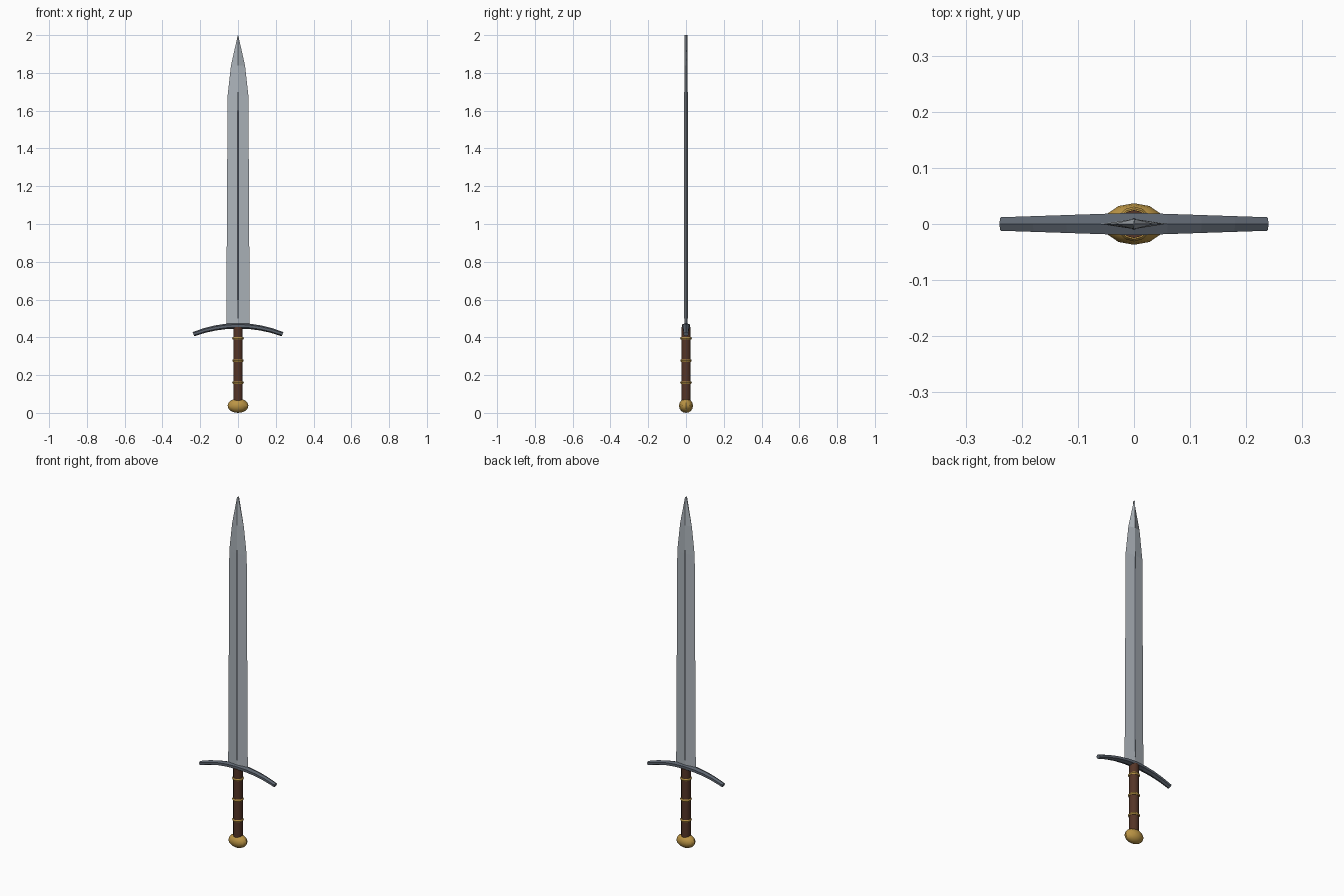
import bpy, bmesh
from math import sin, cos, pi, radians
from mathutils import Vector

if "Cube" in bpy.data.objects:
    bpy.data.objects.remove(bpy.data.objects["Cube"])


def material(name, rgb):
    m = bpy.data.materials.new(name)
    m.diffuse_color = (*rgb, 1)
    m.use_nodes = True
    m.node_tree.nodes["Principled BSDF"].inputs["Base Color"].default_value = m.diffuse_color
    return m


STEEL = material("steel", (0.42, 0.46, 0.50))
DARK = material("dark_steel", (0.11, 0.13, 0.16))
GROOVE = material("groove", (0.10, 0.11, 0.13))
LEATHER = material("leather", (0.09, 0.035, 0.02))
GOLD = material("gold", (0.50, 0.30, 0.06))


def loft(name, rings, mat):
    """Skin a list of equal-length point rings and cap both ends."""
    bm = bmesh.new()
    vs = [[bm.verts.new(p) for p in ring] for ring in rings]
    n = len(vs[0])
    for a, b in zip(vs, vs[1:]):
        for i in range(n):
            j = (i + 1) % n
            bm.faces.new((a[i], a[j], b[j], b[i]))
    bm.faces.new(vs[0][::-1])
    bm.faces.new(vs[-1])
    bmesh.ops.recalc_face_normals(bm, faces=bm.faces)
    me = bpy.data.meshes.new(name)
    bm.to_mesh(me)
    bm.free()
    ob = bpy.data.objects.new(name, me)
    bpy.context.collection.objects.link(ob)
    me.materials.append(mat)
    return ob


def diamond(w, t, z, y=0):
    return [(w, y, z), (0, y + t, z), (-w, y, z), (0, y - t, z)]


def circle(r, z, n=12):
    return [(r * cos(2 * pi * i / n), r * sin(2 * pi * i / n), z) for i in range(n)]


def smooth(ob, angle):
    bpy.ops.object.select_all(action='DESELECT')
    ob.select_set(True)
    bpy.context.view_layer.objects.active = ob
    bpy.ops.object.shade_smooth_by_angle(angle=radians(angle))


# Blade: diamond section, width tapers while the ridge keeps its thickness
loft("blade", [diamond(w, 0.009, z) for w, z in
               ((0.062, 0.455), (0.055, 1.68), (0.037, 1.84), (0.001, 2.0))], STEEL)

# Dark central line on each face of the blade
for side, name in ((-1, "fuller_front"), (1, "fuller_back")):
    loft(name, [diamond(w, 0.0015, z, side * 0.009) for w, z in
                ((0.002, 0.5), (0.004, 0.6), (0.004, 1.6), (0.002, 1.7))], GROOVE)

# Crossguard: hexagonal bar drooping and tapering toward both ends
guard = []
for i in range(9):
    u = i / 4 - 1
    c = Vector((0.236 * u, 0, 0.461 - 0.044 * u * u))
    up = Vector((0.373 * u, 0, 1)).normalized()
    hy = 0.020 - 0.008 * abs(u)
    hz = 0.015 - 0.003 * abs(u)
    guard.append([c + Vector((0, hy * a, 0)) + up * hz * b for a, b in
                  ((0, 1), (1, 0.5), (1, -0.5), (0, -1), (-1, -0.5), (-1, 0.5))])
loft("crossguard", guard, DARK)

# Leather grip
smooth(loft("grip", [circle(0.025, 0.06), circle(0.025, 0.455)], LEATHER), 40)

# Gold rings around the grip
for k, z in enumerate((0.16, 0.277, 0.395)):
    bpy.ops.mesh.primitive_torus_add(location=(0, 0, z), major_segments=12, minor_segments=6,
                                     major_radius=0.0235, minor_radius=0.0075)
    ring = bpy.context.object
    ring.name = f"grip_ring_{k + 1}"
    ring.data.materials.append(GOLD)

# Pommel: flattened sphere
bpy.ops.mesh.primitive_uv_sphere_add(segments=12, ring_count=8, radius=1, location=(0, 0, 0.038))
pommel = bpy.context.object
pommel.name = "pommel"
pommel.scale = (0.055, 0.037, 0.038)
bpy.ops.object.transform_apply(location=False, rotation=False, scale=True)
pommel.data.materials.append(GOLD)
smooth(pommel, 30)
